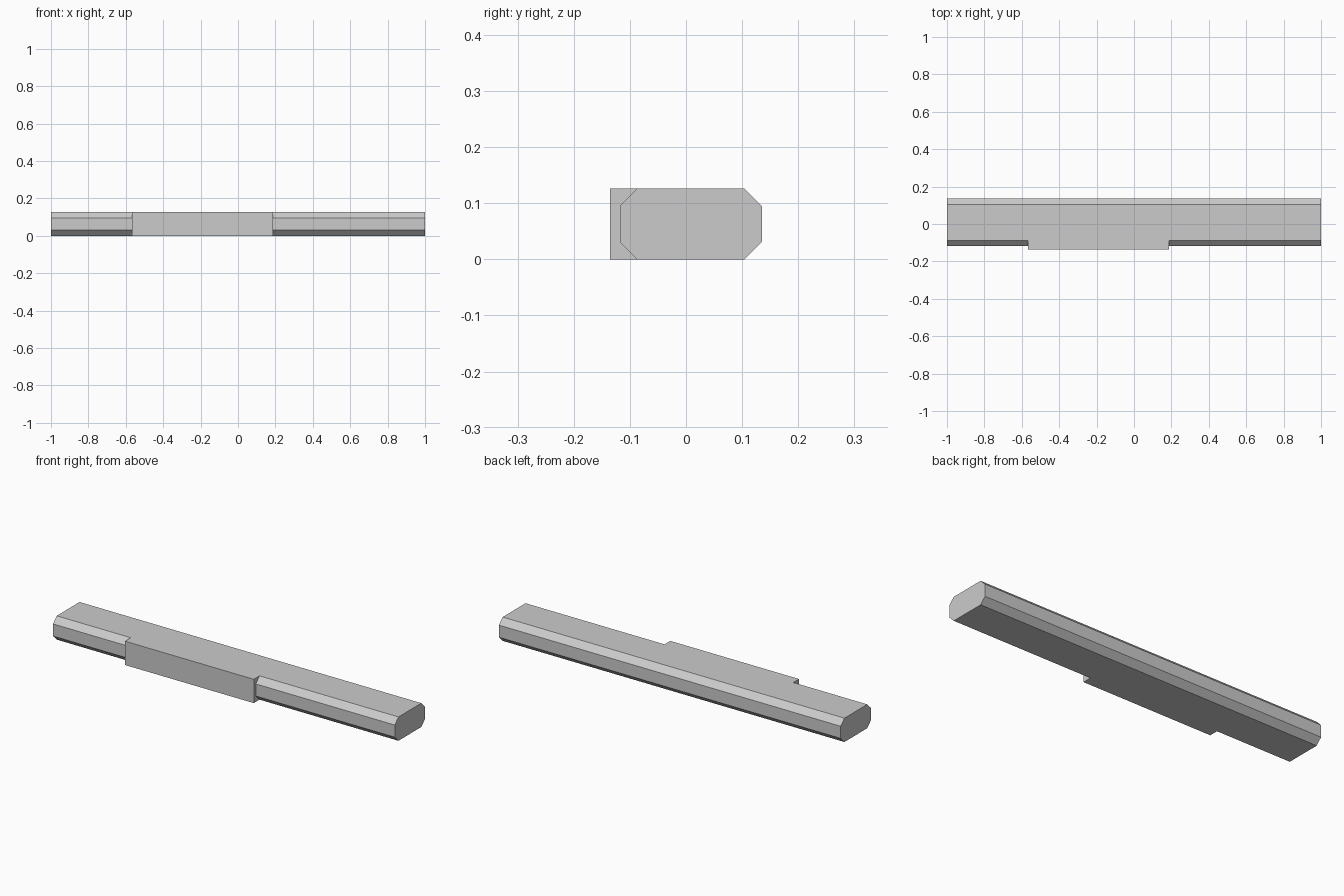
import bpy
import bmesh

cube = bpy.data.objects.get("Cube")
if cube:
    bpy.data.objects.remove(cube)

H, C = 0.126, 0.031                  # bar height, chamfer size
BACK, FRONT, TAB = 0.135, -0.118, -0.135
STATIONS = [-1.0, -0.567, 0.187, 1.0]

# Cross-section pieces as (y, z), running over the back from bottom to top
back = [(FRONT + C, 0), (BACK - C, 0), (BACK, C), (BACK, H - C), (BACK - C, H), (FRONT + C, H)]
bevelled_front = [(FRONT, H - C), (FRONT, C)]
square_front = [(TAB, H), (TAB, 0)]

bm = bmesh.new()


def face(points):
    bm.faces.new([bm.verts.new(p) for p in points])


def section(x, profile):
    return [(x, y, z) for y, z in profile]


# Skin the bevelled wings and the square middle block
for i, front in enumerate([bevelled_front, square_front, bevelled_front]):
    profile = back + front
    a, b = section(STATIONS[i], profile), section(STATIONS[i + 1], profile)
    for j in range(len(profile)):
        k = (j + 1) % len(profile)
        face([a[j], b[j], b[k], a[k]])

# End caps
for x in (STATIONS[0], STATIONS[-1]):
    face(section(x, back + bevelled_front))

# Step walls between the wings and the block
for x in STATIONS[1:3]:
    face(section(x, [back[-1]] + bevelled_front + [back[0]] + square_front[::-1]))

# Weld into one closed shell and merge the coplanar strips
bmesh.ops.remove_doubles(bm, verts=bm.verts, dist=0.0001)
bmesh.ops.recalc_face_normals(bm, faces=bm.faces)
bmesh.ops.dissolve_limit(bm, angle_limit=0.01, verts=bm.verts, edges=bm.edges)

mesh = bpy.data.meshes.new("chamfered_bar")
bm.to_mesh(mesh)
bm.free()
bar = bpy.data.objects.new("chamfered_bar", mesh)
bpy.context.collection.objects.link(bar)

# Plain grey finish
grey = bpy.data.materials.new("light_grey")
grey.use_nodes = True
colour = (0.6, 0.6, 0.6, 1)
grey.diffuse_color = colour
grey.node_tree.nodes["Principled BSDF"].inputs["Base Color"].default_value = colour
mesh.materials.append(grey)
